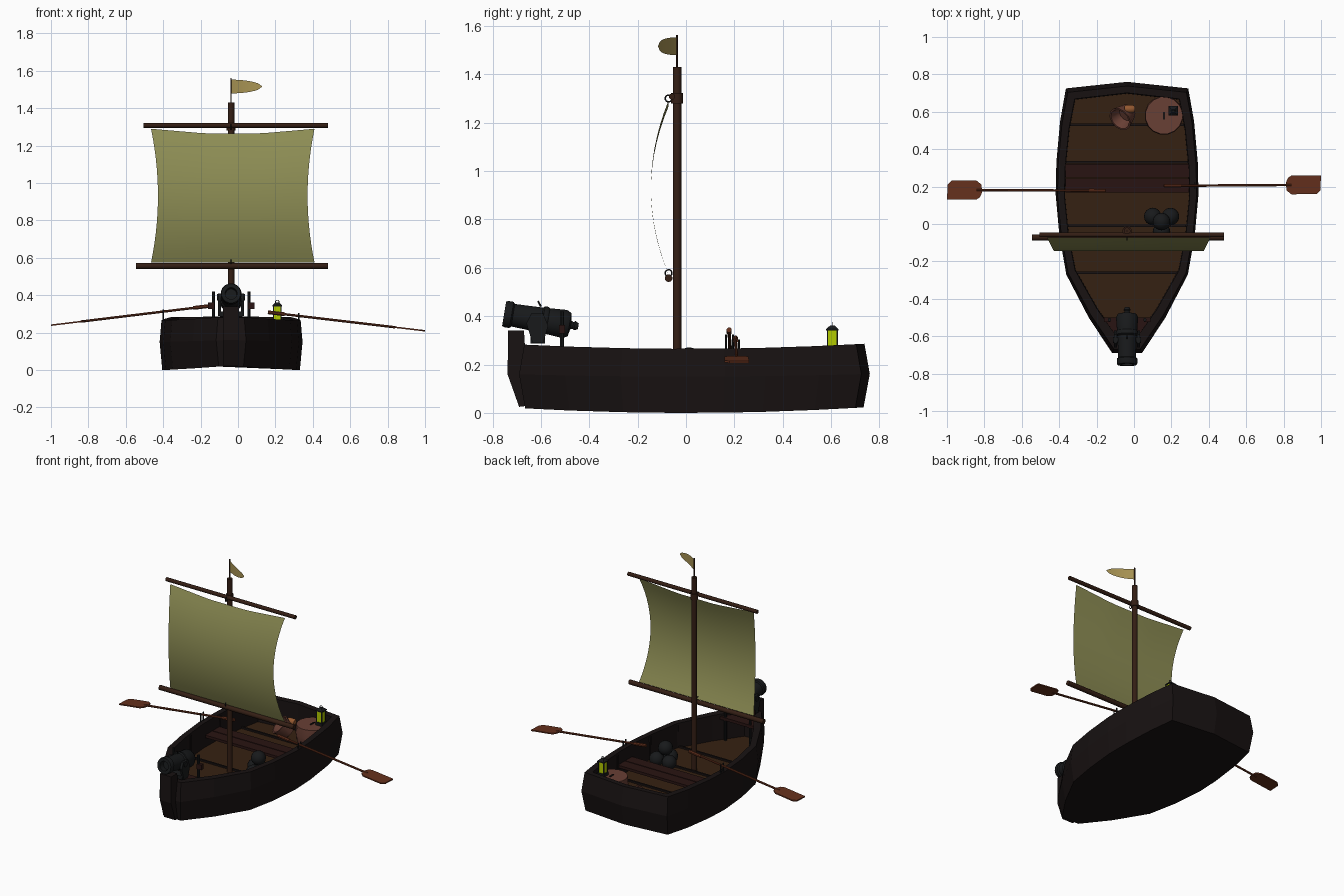
import bpy, bmesh, math
from mathutils import Vector, Matrix

if "Cube" in bpy.data.objects:
    bpy.data.objects.remove(bpy.data.objects["Cube"])

CX = -0.037  # boat centreline

def mat(name, r, g, b):
    m = bpy.data.materials.new(name)
    m.diffuse_color = (r, g, b, 1)
    m.use_nodes = True
    m.node_tree.nodes["Principled BSDF"].inputs["Base Color"].default_value = m.diffuse_color
    return m

TAR = mat("tarred_wood", .009, .006, .006)
FLOOR = mat("floor_wood", .036, .015, .006)
SEAT = mat("seat_wood", .022, .007, .006)
MAST = mat("mast_wood", .034, .013, .007)
OAR = mat("oar_wood", .13, .03, .012)
CASK = mat("cask_wood", .14, .05, .035)
COPPER = mat("copper", .3, .1, .03)
SAIL = mat("sail_cloth", .27, .27, .09)
FLAG = mat("flag_cloth", .4, .3, .09)
IRON = mat("iron", .009, .01, .011)
GLOW = mat("lamp_glow", .45, .6, 0)

def finish(name, bm, *mats, smooth=False):
    bmesh.ops.recalc_face_normals(bm, faces=bm.faces)
    me = bpy.data.meshes.new(name)
    bm.to_mesh(me)
    bm.free()
    for m in mats:
        me.materials.append(m)
    ob = bpy.data.objects.new(name, me)
    bpy.context.collection.objects.link(ob)
    if smooth:
        bpy.context.view_layer.objects.active = ob
        ob.select_set(True)
        bpy.ops.object.shade_smooth_by_angle(angle=math.radians(40))
        ob.select_set(False)
    return ob

def loft(bm, rings, cap=True):
    vs = [[bm.verts.new(p) for p in r] for r in rings]
    n = len(vs[0])
    for a, b in zip(vs, vs[1:]):
        for i in range(n):
            bm.faces.new((a[i], a[(i + 1) % n], b[(i + 1) % n], b[i]))
    return [bm.faces.new(vs[0]), bm.faces.new(vs[-1])] if cap else []

def turned(name, p, q, prof, n, m, smooth=True):
    """Surface turned about the line p-q; prof holds (fraction along, radius)."""
    p, q = Vector(p), Vector(q)
    rot = (q - p).to_track_quat('Z', 'Y')
    bm = bmesh.new()
    loft(bm, [[p.lerp(q, t) + rot @ Vector((r * math.cos(k), r * math.sin(k), 0))
               for k in (math.tau * (i + .5) / n for i in range(n))] for t, r in prof])
    return finish(name, bm, m, smooth=smooth)

def rod(name, p, q, r, m, n=10, r2=None):
    return turned(name, p, q, [(0, r), (1, r2 or r)], n, m)

def box(name, c, s, m):
    bm = bmesh.new()
    bmesh.ops.create_cube(bm, size=1, matrix=Matrix.Translation(c) @ Matrix.Diagonal((*s, 1)))
    return finish(name, bm, m)

def prism(name, pts, depth, m):
    bm = bmesh.new()
    d = Vector(depth)
    loft(bm, [[Vector(p) - d / 2 for p in pts], [Vector(p) + d / 2 for p in pts]])
    return finish(name, bm, m)

def ring(name, c, R, r, axis, m):
    bpy.ops.mesh.primitive_torus_add(location=c, major_radius=R, minor_radius=r,
                                     major_segments=16, minor_segments=6)
    ob = bpy.context.object
    ob.name = name
    ob.rotation_euler = Vector(axis).to_track_quat('Z', 'Y').to_euler()
    ob.data.materials.append(m)

# Hull: one closed outline (half width, y) repeated at several heights
HALF = [(.08, -.69), (.205, -.5), (.325, -.27), (.362, -.06), (.382, .16),
        (.378, .33), (.358, .55), (.327, .725)]

def outline(inset, ys, zfun):
    right = [(w - inset, .02 + (y - .02) * ys) for w, y in HALF]
    pts = right + [(0, .02 + .74 * ys)] + [(-w, y) for w, y in reversed(right)]
    return [(CX + x, y, zfun((y / .72) ** 2)) for x, y in pts]

bm = bmesh.new()
caps = loft(bm, [outline(.014, .965, lambda t: .022 * t),
                 outline(0, 1, lambda t: .15 + .01 * t),
                 outline(.01, .97, lambda t: .265 + .02 * t),
                 outline(.047, .92, lambda t: .265 + .02 * t),
                 outline(.05, .915, lambda t: .1)])
caps[1].material_index = 1
finish("hull", bm, TAR, FLOOR)

def half_width(y):
    for (w0, y0), (w1, y1) in zip(HALF, HALF[1:]):
        if y0 <= y <= y1:
            return w0 + (w1 - w0) * (y - y0) / (y1 - y0)

# Bow post, fore deck, floor ribs, seat
prism("bow_post", [(CX, -.67, .34), (CX, -.735, .34), (CX, -.738, .16), (CX, -.69, .025),
                   (CX, -.65, .03)], (.085, 0, 0), TAR)
prism("fore_deck", [(CX - .155, -.5, .25), (CX - .05, -.65, .25), (CX + .05, -.65, .25),
                    (CX + .155, -.5, .25)], (0, 0, .02), SEAT)
for y in (.53, .33, -.01, -.26):
    w = half_width(y) - .045
    box("floor_rib", (CX, y, .105), (2 * w, .012, .014), TAR)
    for s in (-1, 1):
        box("side_rib", (CX + s * (w - .004), y, .18), (.012, .014, .15), TAR)
for y in (.205, .285):
    box("seat", (CX, y, .175), (.66, .074, .018), SEAT)

# Mast, pennant pole, yards and fittings
rod("mast", (CX, -.037, .1), (CX, -.037, 1.43), .018, MAST, 12)
rod("flag_pole", (CX, -.037, 1.42), (CX, -.037, 1.562), .004, MAST, 6)
rod("upper_yard", (-.505, -.058, 1.308), (.48, -.058, 1.308), .013, MAST)
rod("lower_yard", (-.545, -.072, .557), (.48, -.072, .557), .016, MAST)
rod("mast_collar", (CX, -.037, 1.28), (CX, -.037, 1.322), .025, MAST)
ring("upper_ring", (CX, -.072, 1.3), .014, .003, (1, 0, 0), IRON)
ring("lower_ring", (CX, -.072, .578), .014, .003, (1, 0, 0), IRON)

# Sail: sheet bowed forward, sides and head hollowed
bm = bmesh.new()
N = 14
grid = []
for j in range(N + 1):
    v = j / N
    bow = 4 * v * (1 - v)
    row = []
    for i in range(N + 1):
        u = 2 * i / N - 1
        z = .575 + v * (.715 - .025 * min(1, 1.5 * (1 - abs(u))))
        row.append(bm.verts.new((-.028 + u * (.437 - .037 * bow), -.073 - .072 * bow, z)))
    grid.append(row)
for a, b in zip(grid, grid[1:]):
    for i in range(N):
        bm.faces.new((a[i], a[i + 1], b[i + 1], b[i]))
finish("sail", bm, SAIL, smooth=True)

# Pennant: tapering leaf swept forward
bm = bmesh.new()
prev = None
for i in range(9):
    t = i / 8
    h = .037 * math.sqrt(max(1 - t ** 1.8, .002))
    p = Vector((CX + .165 * t, -.037 - .078 * t - .01 * math.sin(t * math.pi), 1.516))
    cur = [bm.verts.new(p + Vector((0, 0, k * h))) for k in (-1, 1)]
    if prev:
        bm.faces.new((prev[0], cur[0], cur[1], prev[1]))
    prev = cur
finish("pennant", bm, FLAG, smooth=True)

# Oars with flat blades and rowlocks
BLADE = [(0, -.01), (.012, -.038), (.03, -.05), (.19, -.05), (.186, .03), (.165, .05), (.03, .05), (.005, .03)]
for s, inner, tip, lock in ((-1, (-.15, .178, .343), (-1, .182, .24), (-.4, .18, .31)),
                            (1, (.16, .204, .309), (1, .21, .21), (.325, .206, .289))):
    a, b = Vector(inner), Vector(tip)
    d = (b - a).normalized()
    root = b - d * .19
    rod("oar_shaft", a, root + d * .03, .007, OAR, 8)
    rod("oar_grip", a, a + d * .09, .011, OAR, 8)
    prism("oar_blade", [root + d * u + Vector((0, -s * w, 0)) for u, w in BLADE], (0, 0, .008), OAR)
    for k in (-1, 1):
        rod("rowlock", (lock[0], lock[1] + k * .014, .25), (lock[0], lock[1] + k * .014, lock[2] + .015), .004, IRON, 6)

# Bow gun: barrel, cascabel, pivot mount, sights
turned("gun_barrel", (CX, -.752, .41), (CX, -.445, .358),
       [(.12, .03), (0, .032), (0, .052), (.03, .056), (.1, .056), (.12, .048), (.5, .053), (.52, .06),
        (.57, .06), (.59, .055), (.82, .06), (.88, .05), (.9, .018), (.93, .014), (.95, .02), (1, .012)], 16, IRON)
rod("gun_trunnion", (CX - .075, -.62, .39), (CX + .075, -.62, .39), .018, IRON)
for s in (-1, 1):
    x = CX + s * .062
    prism("gun_cheek", [(x, -.66, .37), (x, -.64, .41), (x, -.59, .41), (x, -.57, .36),
                        (x, -.59, .29), (x, -.635, .29)], (.016, 0, 0), IRON)
    # belaying posts beside the breech
    x = CX + s * .095
    rod("gun_post", (x, -.512, .1), (x, -.512, .42), .009, IRON, 8)
    box("gun_post_block", (x + s * .012, -.512, .345), (.035, .025, .035), SEAT)
box("gun_saddle", (CX, -.612, .3), (.12, .06, .025), IRON)
rod("gun_fuse", (CX, -.6, .44), (CX, -.612, .462), .004, IRON, 6)

# Pile of round shot
for p in ((.1, .04, .147), (.195, .04, .147), (.147, -.042, .147), (.147, .013, .224)):
    bm = bmesh.new()
    bmesh.ops.create_uvsphere(bm, u_segments=16, v_segments=10, radius=.047, matrix=Matrix.Translation(p))
    finish("round_shot", bm, IRON, smooth=True)

# Cask with a lantern on it
turned("cask", (.16, .58, .1), (.16, .58, .245), [(0, .085), (.3, .1), (.6, .104), (1, .1)], 16, CASK)
box("cask_bung", (.16, .58, .247), (.01, .04, .006), TAR)
LX, LY = .21, .605
box("lantern_base", (LX, LY, .255), (.052, .052, .022), IRON)
box("lantern_glass", (LX, LY, .303), (.038, .038, .08), GLOW)
for i in (-1, 1):
    for j in (-1, 1):
        box("lantern_bar", (LX + i * .02, LY + j * .02, .303), (.006, .006, .08), IRON)
turned("lantern_cap", (LX, LY, .34), (LX, LY, .362), [(0, .036), (.3, .036), (1, .012)], 4, IRON, False)
ring("lantern_ring", (LX, LY, .364), .01, .002, (0, 1, 0), IRON)

# Tipped bucket and a small copper pot
turned("bucket", (-.03, .6, .13), (-.075, .56, .185), [(0, .045), (1, .068), (1, .058), (.3, .042)], 12, CASK)
turned("copper_pot", (-.05, .615, .2), (.005, .615, .2), [(0, .018), (.2, .022), (.8, .022), (1, .016)], 10, COPPER)
